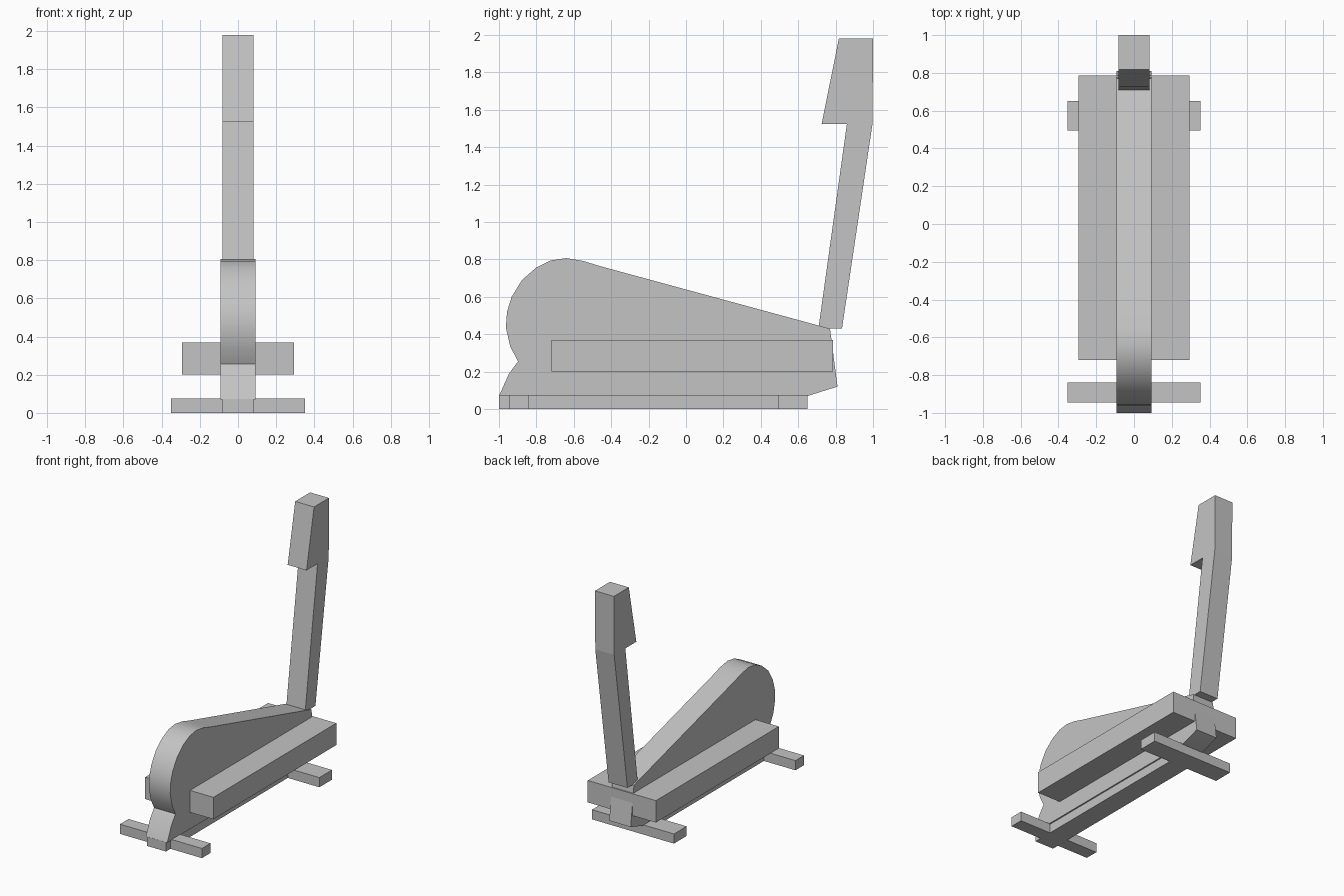
import bpy
import bmesh
import math

cube = bpy.data.objects.get("Cube")
if cube:
    bpy.data.objects.remove(cube, do_unlink=True)

grey = bpy.data.materials.new("light_grey")
grey.use_nodes = True
colour = (0.55, 0.55, 0.55, 1)
grey.diffuse_color = colour
grey.node_tree.nodes["Principled BSDF"].inputs["Base Color"].default_value = colour


def extrude_profile(name, points, half_width, smooth=False):
    """Extrude a side profile of (y, z) points evenly across x."""
    bm = bmesh.new()
    face = bm.faces.new([bm.verts.new((-half_width, y, z)) for y, z in points])
    result = bmesh.ops.extrude_face_region(bm, geom=[face])
    moved = [v for v in result["geom"] if isinstance(v, bmesh.types.BMVert)]
    bmesh.ops.translate(bm, verts=moved, vec=(2 * half_width, 0, 0))
    bmesh.ops.recalc_face_normals(bm, faces=bm.faces)
    mesh = bpy.data.meshes.new(name)
    bm.to_mesh(mesh)
    bm.free()
    mesh.materials.append(grey)
    obj = bpy.data.objects.new(name, mesh)
    bpy.context.collection.objects.link(obj)
    if smooth:
        bpy.ops.object.select_all(action="DESELECT")
        obj.select_set(True)
        bpy.context.view_layer.objects.active = obj
        bpy.ops.object.shade_smooth_by_angle(angle=math.radians(32))
    return obj


def box(name, half_width, y0, y1, z0, z1):
    return extrude_profile(name, [(y0, z0), (y1, z0), (y1, z1), (y0, z1)], half_width)


# Tapering housing with a rounded front
housing = [
    (-1, 0.07), (-0.946, 0.19), (-0.898, 0.255), (-0.94, 0.335),
    (-0.963, 0.436), (-0.957, 0.52), (-0.932, 0.60), (-0.877, 0.69),
    (-0.80, 0.757), (-0.722, 0.795), (-0.64, 0.807), (-0.55, 0.792),
    (-0.455, 0.763), (0.77, 0.43), (0.81, 0.12), (0.65, 0.07),
]
extrude_profile("housing", housing, 0.092, smooth=True)

# Upright post with a wider head
post = [
    (0.708, 0.43), (0.834, 0.43), (0.997, 1.525), (1, 1.98),
    (0.817, 1.98), (0.725, 1.523), (0.86, 1.523),
]
extrude_profile("upright_post", post, 0.081)

# Foot platform through the housing, floor beam and cross feet
box("foot_platform", 0.293, -0.72, 0.787, 0.2, 0.37)
box("floor_beam", 0.081, -1, 0.65, 0, 0.072)
box("front_foot", 0.352, -0.945, -0.84, 0, 0.075)
box("rear_foot", 0.352, 0.495, 0.65, 0, 0.075)
